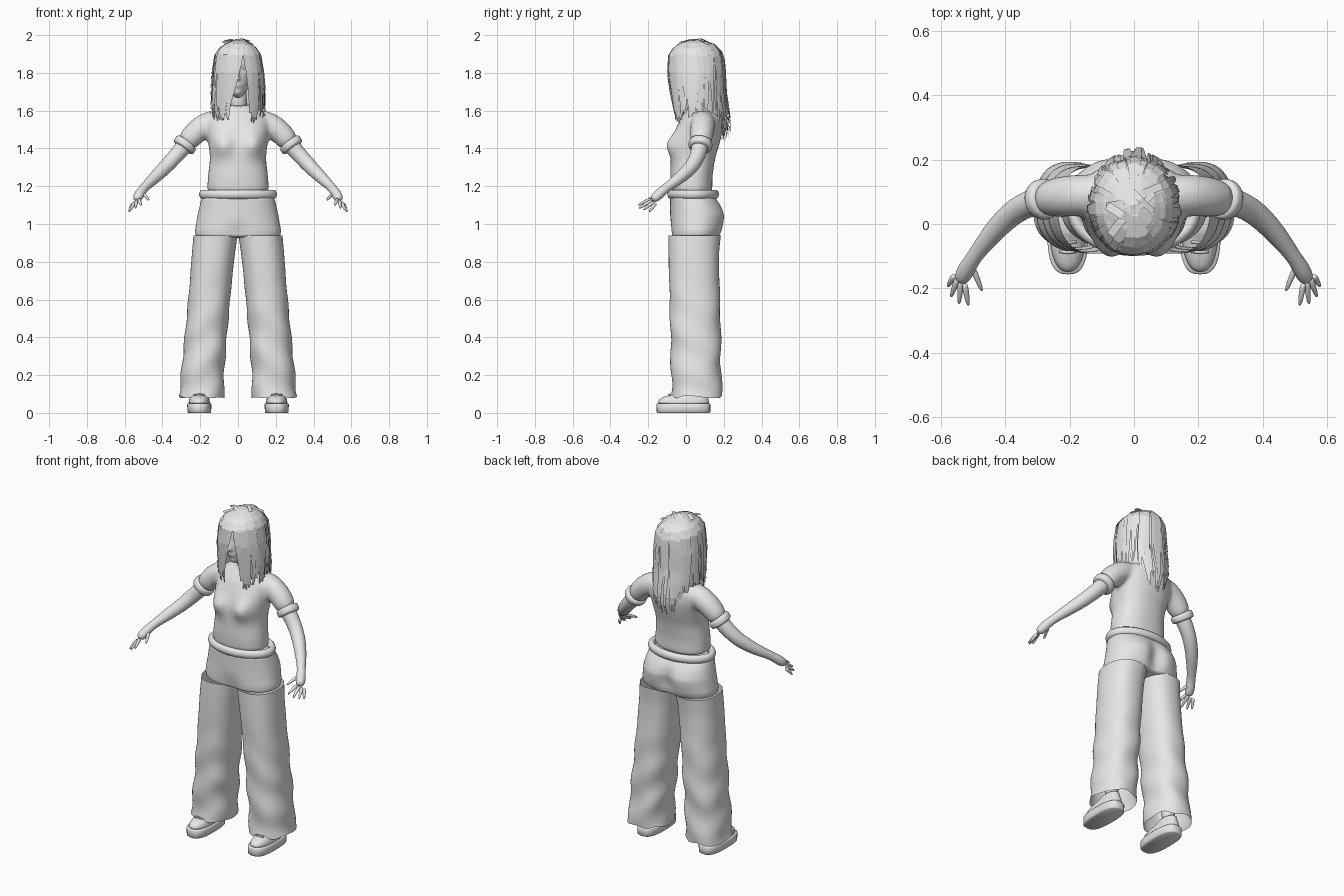
import bpy, bmesh, math, random
from mathutils import Vector

cube = bpy.data.objects.get("Cube")
if cube:
    bpy.data.objects.remove(cube, do_unlink=True)
random.seed(4)

grey = bpy.data.materials.new("light_grey")
grey.use_nodes = True
grey.diffuse_color = (0.8, 0.8, 0.8, 1)
grey.node_tree.nodes["Principled BSDF"].inputs["Base Color"].default_value = (0.8, 0.8, 0.8, 1)


def finish(name, bm, smooth=True, mirror=False, levels=0, recalc=True):
    """Turn a bmesh into a finished object."""
    if recalc:
        bmesh.ops.recalc_face_normals(bm, faces=bm.faces)
    for f in bm.faces:
        f.smooth = smooth
    me = bpy.data.meshes.new(name)
    bm.to_mesh(me)
    bm.free()
    me.materials.append(grey)
    ob = bpy.data.objects.new(name, me)
    bpy.context.collection.objects.link(ob)
    if mirror:
        ob.modifiers.new("Mirror", "MIRROR").use_mirror_merge = False
    if levels:
        ob.modifiers.new("Subdivision", "SUBSURF").levels = levels
        ob.modifiers["Subdivision"].render_levels = levels
    return ob


def skin(name, lofts, caps=True, shape=None, **kw):
    """Skin one or more stacks of rings."""
    bm = bmesh.new()
    for rings in lofts:
        rows = [[bm.verts.new(shape(p) if shape else p) for p in r] for r in rings]
        n = len(rows[0])
        for a, b in zip(rows, rows[1:]):
            for i in range(n):
                j = (i + 1) % n
                bm.faces.new((a[i], a[j], b[j], b[i]))
        if caps:
            bm.faces.new(rows[0])
            bm.faces.new(rows[-1])
    return finish(name, bm, **kw)


def sample(table, z):
    """Linear lookup in a table sorted by its first column."""
    for a, b in zip(table, table[1:]):
        if z <= b[0]:
            t = max(0, (z - a[0]) / (b[0] - a[0]))
            return [u + (v - u) * t for u, v in zip(a[1:], b[1:])]
    return list(table[-1][1:])


def slab(z, x0, x1, y0, y1, n=32, p=2.3):
    """Horizontal rounded ring between the given limits."""
    ring = []
    for i in range(n):
        a = math.tau * i / n
        c, s = math.cos(a), math.sin(a)
        x = math.copysign(abs(c) ** (2 / p), c)
        y = math.copysign(abs(s) ** (2 / p), s)
        ring.append(Vector(((x0 + x1 + (x1 - x0) * x) / 2, (y0 + y1 + (y1 - y0) * y) / 2, z)))
    return ring


def stack(table, rows, p=2.3):
    lo, hi = table[0][0], table[-1][0]
    zs = [lo + (hi - lo) * i / (rows - 1) for i in range(rows)]
    return [slab(z, *sample(table, z), p=p) for z in zs]


def tube(points, side=1, n=12):
    """Round rings along points given as (x, y, z, radius)."""
    pts = [Vector((side * q[0], q[1], q[2])) for q in points]
    rings = []
    for i, q in enumerate(points):
        t = (pts[min(i + 1, len(pts) - 1)] - pts[max(i - 1, 0)]).normalized()
        u = t.cross(Vector((0.4 * side, 0.3, 0.86))).normalized()
        v = t.cross(u)
        rings.append([pts[i] + q[3] * (u * math.cos(math.tau * k / n) + v * math.sin(math.tau * k / n))
                      for k in range(n)])
    return rings


def bump(x, z, cx, cz, sx, sz):
    return math.exp(-((x - cx) / sx) ** 2 - ((z - cz) / sz) ** 2)


def torus(name, centre, rx, ry, r, rz, tilt=0):
    """Elliptical band with an oval section."""
    bm = bmesh.new()
    n, m = 48, 10
    rows = []
    for i in range(n):
        a = math.tau * i / n
        rows.append([])
        for k in range(m):
            b = math.tau * k / m
            d = r * math.cos(b)
            y = (ry + d) * math.sin(a)
            rows[-1].append(bm.verts.new((centre[0] + (rx + d) * math.cos(a), centre[1] + y,
                                          centre[2] + rz * math.sin(b) + tilt * y)))
    for i in range(n):
        a, b = rows[i], rows[(i + 1) % n]
        for k in range(m):
            bm.faces.new((a[k], b[k], b[(k + 1) % m], a[(k + 1) % m]))
    return finish(name, bm)


# Shirt: torso and sleeves fused into one smooth surface
def bust(p):
    if p.y < 0.03:
        p.y -= 0.05 * bump(abs(p.x), p.z, 0.085, 1.42, 0.055, 0.06)
    return p


torso = [(1.16, -.165, .165, -.08, .14), (1.25, -.16, .16, -.085, .14), (1.35, -.148, .148, -.08, .155),
         (1.43, -.158, .158, -.07, .18), (1.5, -.17, .17, -.055, .195), (1.56, -.165, .165, -.03, .19),
         (1.605, -.115, .115, .005, .165), (1.635, -.06, .06, .025, .135)]
sleeve = [(.07, .09, 1.55, .06), (.16, .09, 1.535, .07), (.23, .085, 1.485, .065), (.288, .075, 1.41, .058)]
shirt = skin("shirt", [stack(torso, 20), tube(sleeve), tube(sleeve, -1)], shape=bust, levels=2)
remesh = shirt.modifiers.new("Fuse", "REMESH")
remesh.mode, remesh.voxel_size, remesh.use_smooth_shade = "VOXEL", 0.011, True
soften = shirt.modifiers.new("Soften", "SMOOTH")
soften.factor, soften.iterations = 0.5, 6
skin("sleeve_cuff", [tube([(.266, .08, 1.438, .061), (.275, .078, 1.427, .064), (.287, .075, 1.41, .064),
                           (.295, .073, 1.399, .06)], n=24)], mirror=True, levels=1)
torus("collar", (0, .075, 1.622), .058, .055, .008, .012, 0.15)

# Arms and hands
arm = [(.24, .08, 1.47, .046), (.29, .073, 1.405, .046), (.335, .06, 1.355, .042), (.385, .03, 1.30, .040),
       (.45, -.04, 1.237, .033), (.498, -.105, 1.192, .023), (.52, -.14, 1.16, .029), (.54, -.18, 1.125, .025)]
skin("arm", [tube(arm)], mirror=True, levels=2)
tips = {"index": (.513, -.255, 1.098), "middle": (.543, -.25, 1.082), "ring": (.568, -.228, 1.072),
        "little": (.578, -.195, 1.062), "thumb": (.47, -.21, 1.125)}
for k, (label, tip) in enumerate(tips.items()):
    root = Vector((.503, -.13, 1.16)) if label == "thumb" else Vector((.526 + .01 * k, -.182 + .008 * k, 1.132 - .007 * k))
    tip = Vector(tip)
    mid = root.lerp(tip, 0.5) + Vector((0, 0, .004))
    skin(label + "_finger", [tube([(*root, .012), (*mid, .0095), (*tip, .006)], n=8)], mirror=True, levels=2)

# Hips and waistband
def seat(p):
    if p.y > 0.05:
        p.y += 0.012 * bump(abs(p.x), p.z, 0.1, 1.03, 0.07, 0.07)
        p.y -= 0.035 * bump(p.x, p.z, 0, 1.0, 0.022, 0.09)
    else:
        p.y += 0.02 * bump(p.x, p.z, 0, 0.94, 0.05, 0.06)
    return p


hips = [(.925, -.222, .222, -.08, .175), (.96, -.23, .23, -.085, .19), (1.05, -.214, .214, -.085, .2),
        (1.1, -.203, .203, -.085, .185), (1.15, -.19, .19, -.085, .15)]
skin("hips", [stack(hips, 12)], shape=seat, levels=2)
torus("waistband", (0, .038, 1.157), .186, .117, .02, .025)

# Trouser legs, open at both ends, with soft folds
def folds(p):
    low = max(0, 0.85 - p.z)
    p.x += 0.008 * low * math.sin(p.z * 34 + p.y * 14)
    p.y += 0.010 * low * math.sin(p.z * 27 + p.x * 20)
    if p.z < 0.1:
        p.z += 0.008 * math.sin(p.x * 45 + p.y * 25)
    return p


leg = [(.085, .075, .315, -.08, .19), (.13, .076, .308, -.078, .188), (.3, .067, .293, -.08, .185),
       (.5, .05, .273, -.085, .183), (.7, .032, .255, -.09, .177), (.85, .015, .244, -.093, .175),
       (.94, .002, .236, -.093, .185)]
skin("trouser_leg", [stack(leg, 26)], caps=False, shape=folds, mirror=True, levels=1)

# Shoes and ankles
sole = [slab(z, .205 - r, .205 + r, -.105 - r * .8, .078 + r * .8, p=2.8)
        for z, r in ((0, .058), (.004, .063), (.045, .064), (.05, .06))]
skin("shoe_sole", [sole], mirror=True)
upper = [(.045, .147, .263, -.15, .124), (.07, .15, .26, -.147, .12), (.088, .158, .252, -.115, .115),
         (.102, .165, .245, -.06, .11), (.125, .17, .24, -.02, .105)]
skin("shoe_upper", [stack(upper, 9)], mirror=True, levels=1)
for k in range(3):
    y, z = -.085 + .03 * k, .094 + .006 * k
    skin("shoe_lace", [tube([(.178, y, z, .005), (.205, y - .003, z + .004, .005), (.232, y, z, .005)], n=6)], mirror=True)
skin("ankle", [tube([(.205, .05, .09, .04), (.2, .05, .2, .04), (.18, .05, .4, .05)])], mirror=True, levels=1)

# Head with sculpted face
bm = bmesh.new()
bmesh.ops.create_uvsphere(bm, u_segments=64, v_segments=48, radius=1)
for v in bm.verts:
    u = v.co.copy()
    low = max(0, -u.z)
    x, z = .08 * u.x * (1 - .18 * low), 1.812 + .145 * u.z
    y = .04 + .113 * u.y - .04 * low * low
    if u.y < 0:
        y -= .022 * bump(x, z, 0, 1.772, .010, .014) + .011 * bump(x, z, 0, 1.795, .008, .026)
        y += .011 * bump(abs(x), z, .031, 1.82, .017, .013)
        y -= .007 * bump(x, z, 0, 1.741, .02, .006) + .007 * bump(x, z, 0, 1.729, .017, .006)
        y -= .008 * bump(x, z, 0, 1.69, .022, .016)
    v.co = (x, y, z)
finish("head", bm)
bm = bmesh.new()
bmesh.ops.create_uvsphere(bm, u_segments=16, v_segments=12, radius=.012)
for v in bm.verts:
    v.co = (v.co.x + .031, v.co.y - .043, v.co.z * .7 + 1.82)
finish("eye", bm, mirror=True)
skin("neck", [tube([(0, .08, 1.58, .052), (0, .075, 1.64, .046), (0, .065, 1.74, .05)], n=20)], levels=1)

# Hair envelope: height, half width, front depth, back depth
envelope = [(1.42, .09, .11, .14), (1.5, .12, .11, .175), (1.6, .137, .118, .165), (1.7, .135, .132, .152),
            (1.8, .13, .145, .15), (1.9, .115, .142, .143), (1.95, .08, .10, .105), (1.975, .015, .02, .02)]


def hair_point(a, z, lift=1.0):
    w, front, back = sample(envelope, z)
    c = math.cos(a)
    return Vector((w * math.sin(a) * lift, .05 - (front if c > 0 else back) * c * lift, z))


# Inner hair shell, left open around the face
bm = bmesh.new()
cols = 40
levels_z = [1.975, 1.962, 1.95, 1.925, 1.9, 1.885, 1.8, 1.7, 1.6, 1.53]
grid = [[bm.verts.new(hair_point(math.tau * i / cols, z, .95)) for i in range(cols)] for z in levels_z]
for r in range(len(grid) - 1):
    for i in range(cols):
        if levels_z[r] < 1.89 and math.cos(math.tau * (i + .5) / cols) > (.84 if r < 7 else .1):
            continue
        j = (i + 1) % cols
        bm.faces.new((grid[r][i], grid[r + 1][i], grid[r + 1][j], grid[r][j]))
bm.faces.new(grid[0])
finish("hair_shell", bm, recalc=False)


# Flat hair strands
def strand(bm, a0, a1, z0, z1, width, lift, steps=9):
    prev = None
    phase = random.uniform(0, 6)
    for k in range(steps + 1):
        s = k / steps
        z = z0 + (z1 - z0) * s ** 1.5
        a = a0 + (a1 - a0) * s + .05 * s * math.sin(5 * s + phase)
        half = width * (1 - .75 * s ** 3) * min(1, .35 + 2 * s) / 2
        mid = hair_point(a, z, lift + .04 * s * math.sin(4 * s + phase))
        side = Vector((math.cos(a), math.sin(a), random.uniform(-.1, .1))) * half
        pair = [bm.verts.new(mid - side), bm.verts.new(mid + side)]
        if prev:
            bm.faces.new((prev[0], pair[0], pair[1], prev[1]))
        prev = pair


bm = bmesh.new()
for k in range(130):
    a = math.radians(random.uniform(32, 328))
    back = max(0, -math.cos(a))
    end = 1.575 - .12 * back ** 2 + random.uniform(-.03, .06)
    strand(bm, a, a + random.uniform(-.12, .12), 1.973, end, random.uniform(.018, .04), random.uniform(.98, 1.07))
finish("hair_strands", bm, smooth=False, recalc=False)

# Fringe parted off centre, framing the face
bm = bmesh.new()
for k in range(13):
    t = k / 12
    strand(bm, .35 - .5 * t, -.38 - .4 * t, 1.968, 1.54 + .06 * random.random(), .03, 1.0 + .03 * random.random())
    strand(bm, .3 + .2 * t, .45 + .45 * t, 1.968, 1.53 + .07 * random.random(), .028, 1.0 + .03 * random.random())
finish("hair_fringe", bm, smooth=False, recalc=False)

# Loose tufts lying over the crown
bm = bmesh.new()
for k in range(16):
    a = random.uniform(0, math.tau)
    d = Vector((math.cos(a), math.sin(a), 0))
    n = Vector((-d.y, d.x, 0)) * random.uniform(.008, .014)
    c = Vector((random.uniform(-.04, .05), random.uniform(.0, .1), random.uniform(1.965, 1.985)))
    ends = [c - d * .055 - Vector((0, 0, .018)), c, c + d * .055 - Vector((0, 0, .012))]
    vs = [(bm.verts.new(e - n), bm.verts.new(e + n)) for e in ends]
    for p, q in zip(vs, vs[1:]):
        bm.faces.new((p[0], q[0], q[1], p[1]))
finish("hair_tufts", bm, smooth=False, recalc=False)
